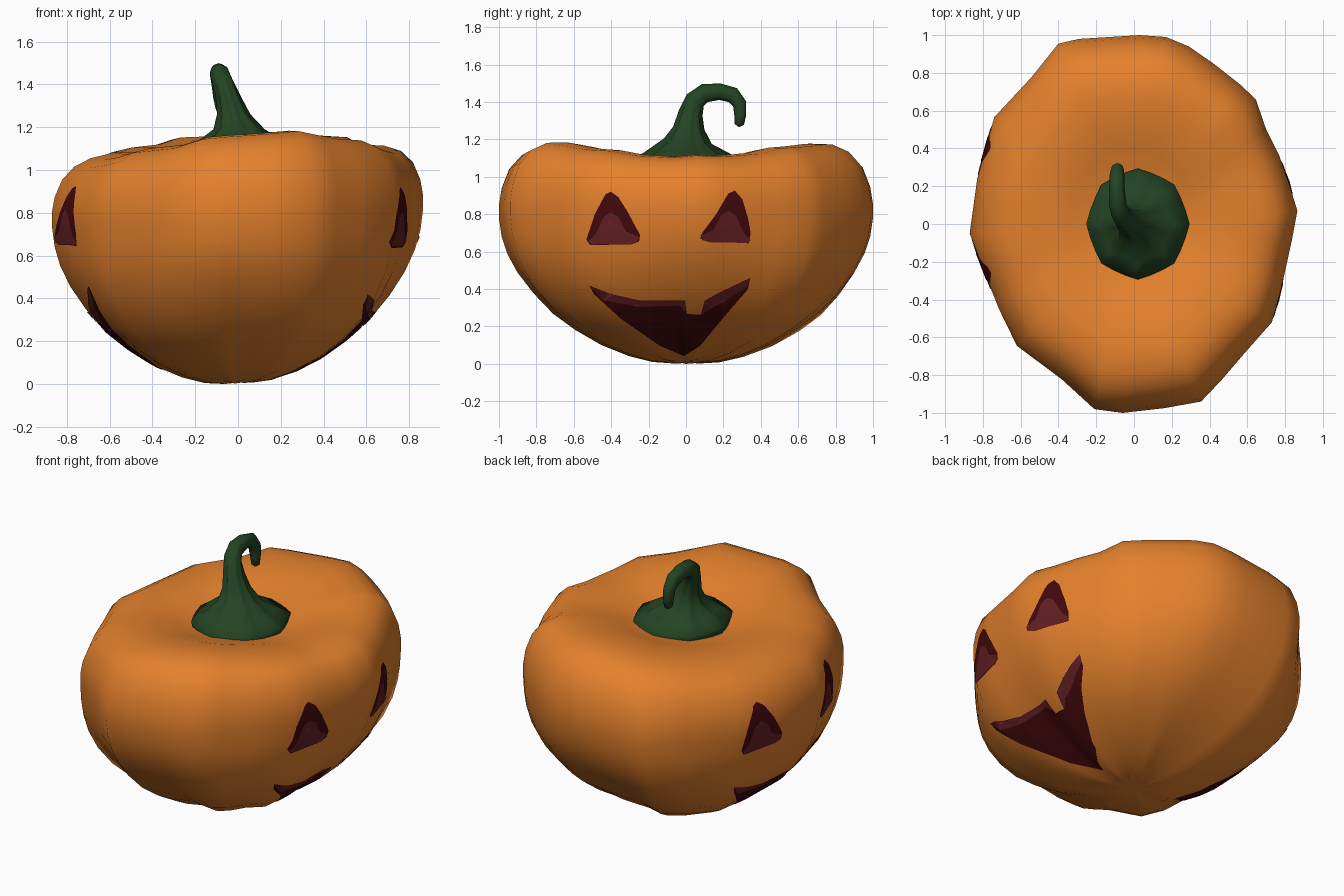
import bpy, bmesh, math
from mathutils import Vector
from mathutils.bvhtree import BVHTree

if "Cube" in bpy.data.objects:
    bpy.data.objects.remove(bpy.data.objects["Cube"])


def material(name, rgb):
    m = bpy.data.materials.new(name)
    m.diffuse_color = (*rgb, 1)
    m.use_nodes = True
    m.node_tree.nodes["Principled BSDF"].inputs["Base Color"].default_value = m.diffuse_color
    return m


ORANGE = material("pumpkin orange", (0.78, 0.22, 0.026))
GREEN = material("stem green", (0.017, 0.058, 0.017))
DARK = material("dark red", (0.056, 0.0027, 0.004))
LIGHT = material("dusty red", (0.125, 0.014, 0.017))


def finish(bm, name, mat, recalc=True):
    if recalc:
        bmesh.ops.recalc_face_normals(bm, faces=bm.faces[:])
    for f in bm.faces:
        f.smooth = True
    me = bpy.data.meshes.new(name)
    bm.to_mesh(me)
    bm.free()
    me.materials.append(mat)
    ob = bpy.data.objects.new(name, me)
    bpy.context.collection.objects.link(ob)
    return ob


def loft(rings, start, end):
    """Skin closed rings of points, closing both ends with a fan."""
    bm = bmesh.new()
    vs = [[bm.verts.new(p) for p in r] for r in rings]
    n = len(vs[0])
    for a, b in zip(vs, vs[1:]):
        for i in range(n):
            j = (i + 1) % n
            bm.faces.new((a[i], a[j], b[j], b[i]))
    for ring, tip in ((vs[0], start), (vs[-1], end)):
        t = bm.verts.new(tip)
        for i in range(n):
            bm.faces.new((ring[i], ring[(i + 1) % n], t))
    return bm


# pumpkin body: lumpy plan outline swept through a squat profile
OUTLINE = [(.17, .99), (.29, .94), (.42, .85), (.56, .74), (.645, .66), (.70, .50),
           (.77, .36), (.825, .2), (.865, .07), (.835, -.09), (.78, -.34), (.73, -.52),
           (.58, -.69), (.46, -.83), (.355, -.94), (.16, -.975), (-.06, -1), (-.21, -.98),
           (-.385, -.82), (-.62, -.645), (-.715, -.45), (-.79, -.26), (-.87, -.05),
           (-.83, .24), (-.74, .565), (-.54, .78), (-.4, .955), (-.29, .98), (.03, 1)]
PROFILE = [(.08, .012), (.18, .02), (.3, .05), (.45, .11), (.59, .19), (.71, .275),
           (.815, .38), (.9, .49), (.955, .59), (.985, .68), (1, .78), (1, .85), (.985, .94),
           (.945, 1.04), (.88, 1.11), (.79, 1.15), (.67, 1.158), (.52, 1.14), (.4, 1.105),
           (.3, 1.075), (.15, 1.05)]


def body_point(i, x, y, s, z):
    r = math.hypot(x, y)
    c, sn = x / r, y / r
    lobe = r * math.hypot(c / .85, sn / .97) - 1          # bulge relative to an ellipse
    w = max(0, min(1, (z - .8) / .35)) * min(1, s / .75)  # rim influence
    z += w * (.3 * lobe - (.115 if x > 0 else .03) * c * c + .06 * x * s)
    if z < .7:                                            # fuller diagonals underneath
        s += .6 * s * s * (1 - s) * (2 * c * sn) ** 2
        if i % 3 == 0:                                    # creases meeting at the base
            z += .045 * s * max(0, 1 - s)
    return Vector((x * s, y * s, z + .045 * x * s))


rings = [[body_point(i, x, y, s, z) for i, (x, y) in enumerate(OUTLINE)] for s, z in PROFILE]
bm = loft(rings, (0, 0, .025), (0, 0, 1.04))
bmesh.ops.recalc_face_normals(bm, faces=bm.faces[:])
low = min(v.co.z for v in bm.verts)
for v in bm.verts:
    if v.co.z < .3:
        v.co.z -= low * (1 - v.co.z / .3)
bm.normal_update()
surface = BVHTree.FromBMesh(bm)
finish(bm, "pumpkin_body", ORANGE)

# stem: ribbed flare running into a hooked tube
PATH = [(.02, 0, 1.03, .27), (.02, 0, 1.09, .285), (.015, 0, 1.13, .2),
        (.005, .01, 1.19, .115), (-.02, .015, 1.26, .075), (-.045, .025, 1.34, .058),
        (-.07, .05, 1.41, .053), (-.085, .1, 1.447, .049), (-.09, .18, 1.455, .043),
        (-.09, .25, 1.437, .042), (-.088, .287, 1.39, .036), (-.085, .29, 1.33, .031),
        (-.08, .285, 1.28, .024)]
SIDES = 24
rings = []
for k, (x, y, z, r) in enumerate(PATH):
    a, b = PATH[max(k - 1, 0)], PATH[min(k + 1, len(PATH) - 1)]
    tangent = Vector((0, b[1] - a[1], b[2] - a[2])).normalized()
    if k < 3:
        tangent = Vector((0, 0, 1))
    side = Vector((1, 0, 0))
    up = tangent.cross(side)
    rib = .12 if 1 < k < 6 else .03
    ring = []
    for i in range(SIDES):
        t = math.tau * i / SIDES
        q = r * (1 + rib * math.cos(t * 8))
        p = Vector((x, y, z)) + side * q * .93 * math.cos(t) + up * q * math.sin(t)
        ring.append(p)
    rings.append(ring)
finish(loft(rings, (.02, 0, 1.02), (-.08, .283, 1.265)), "stem", GREEN)


# painted face: thin patches laid on the body, outlines given as (y, z)
def patch(name, pts, mat, lift, direction):
    bm = bmesh.new()
    bm.faces.new([bm.verts.new((0, y, z)) for y, z in pts])
    bmesh.ops.triangulate(bm, faces=bm.faces[:])
    for k in range(-30, 50):
        for co, no in (((0, k * .02, 0), (0, 1, 0)), ((0, 0, k * .02), (0, 0, 1))):
            bmesh.ops.bisect_plane(bm, geom=bm.verts[:] + bm.edges[:] + bm.faces[:],
                                   plane_co=co, plane_no=no)
    for v in bm.verts:
        origin = Vector((2 * direction, v.co.y * direction, v.co.z))
        hit, normal, _, _ = surface.ray_cast(origin, Vector((-direction, 0, 0)))
        if hit is None:
            hit, normal, _, _ = surface.find_nearest(Vector((.2 * direction, origin.y, origin.z)))
        v.co = hit + normal * lift
    bm.normal_update()
    flip = [f for f in bm.faces if f.normal.x * direction < 0]
    bmesh.ops.reverse_faces(bm, faces=flip)
    finish(bm, name, mat, recalc=False)


EYE_A = [(-.40, .92), (-.36, .89), (-.31, .81), (-.245, .69), (-.25, .655), (-.29, .64),
         (-.51, .635), (-.53, .665), (-.487, .80), (-.43, .905)]
EYE_B = [(.26, .925), (.30, .88), (.33, .78), (.345, .70), (.335, .645), (.13, .655),
         (.075, .67), (.085, .70), (.16, .80), (.225, .91)]
GLOW = [(-.52, .655), (-.475, .70), (-.44, .785), (-.40, .81), (-.36, .785), (-.32, .71),
        (-.25, .68), (-.26, .655), (-.30, .643), (-.505, .64)]
MOUTH = [(-.515, .42), (-.40, .375), (-.245, .34), (-.005, .34), (.005, .27), (.08, .265),
         (.1, .34), (.18, .385), (.34, .46), (.33, .40), (.225, .28), (.075, .10),
         (-.01, .045), (-.14, .10), (-.35, .245), (-.49, .375)]
LIP_A = [(-.515, .42), (-.40, .375), (-.245, .34), (-.005, .34), (.0, .28), (-.03, .315),
         (-.26, .31), (-.44, .345)]
LIP_B = [(.08, .265), (.1, .34), (.18, .385), (.34, .46), (.333, .42), (.2, .335), (.13, .3)]

for side, d in (("right", 1), ("left", -1)):
    patch(side + "_eye_one", EYE_A, DARK, .004, d)
    patch(side + "_eye_two", EYE_B, DARK, .004, d)
    patch(side + "_eye_one_ledge", GLOW, LIGHT, .007, d)
    patch(side + "_eye_two_ledge", [(-.175 - y, z + .008) for y, z in GLOW], LIGHT, .007, d)
    patch(side + "_mouth", MOUTH, DARK, .004, d)
    patch(side + "_mouth_lip_one", LIP_A, LIGHT, .007, d)
    patch(side + "_mouth_lip_two", LIP_B, LIGHT, .007, d)
